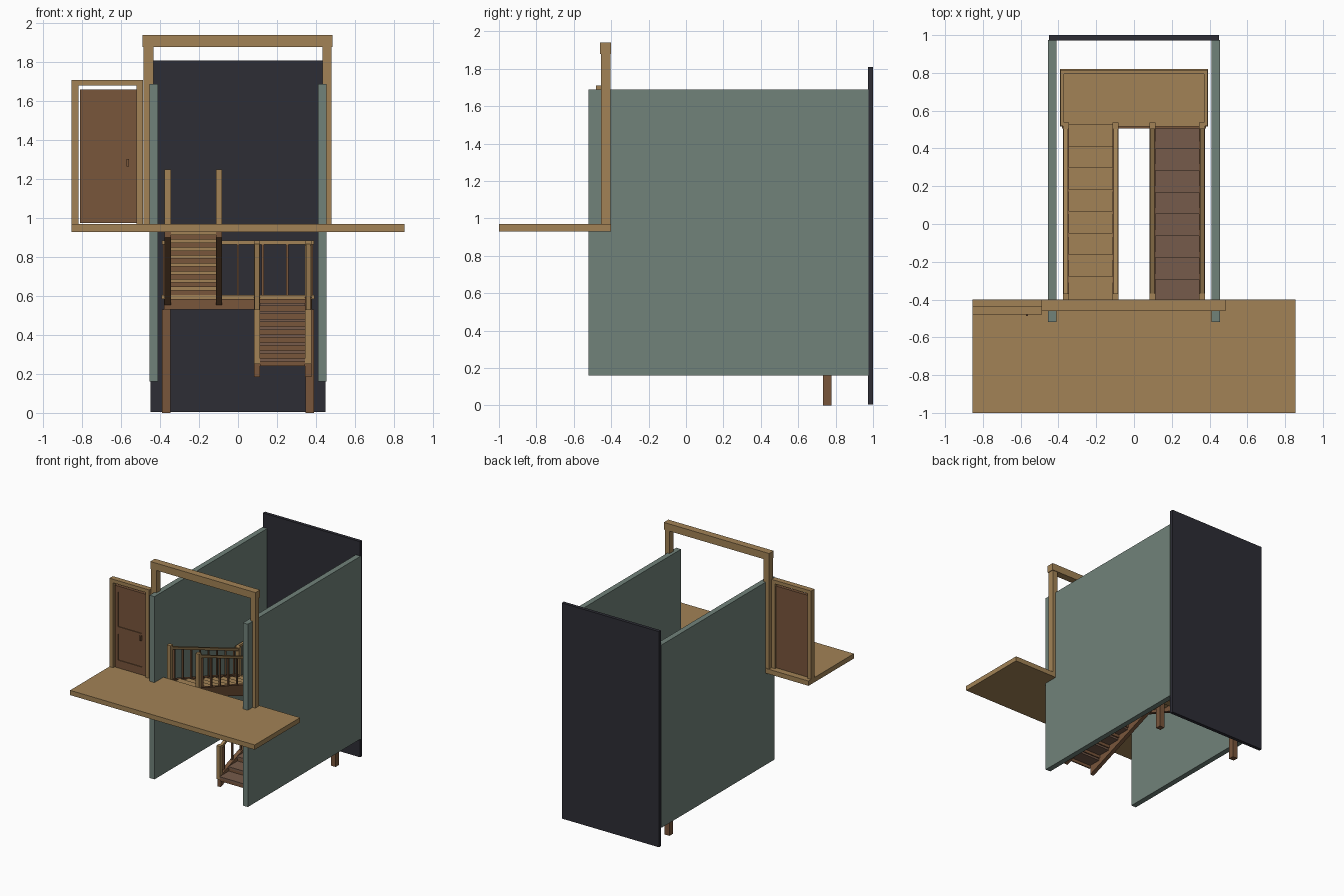
import bpy, bmesh
from mathutils import Vector

cube = bpy.data.objects.get("Cube")
if cube:
    bpy.data.objects.remove(cube, do_unlink=True)


def material(name, rgb):
    m = bpy.data.materials.new(name)
    m.use_nodes = True
    m.diffuse_color = (*rgb, 1)
    m.node_tree.nodes["Principled BSDF"].inputs["Base Color"].default_value = (*rgb, 1)
    return m


OAK = material("light oak", (0.36, 0.225, 0.092))
WALNUT = material("brown wood", (0.19, 0.092, 0.044))
TREAD = material("dull brown tread", (0.18, 0.105, 0.07))
SAGE = material("sage wall", (0.165, 0.225, 0.195))
NIGHT = material("dark wall", (0.026, 0.026, 0.036))


def finish(name, bm, mat):
    bmesh.ops.recalc_face_normals(bm, faces=bm.faces)
    mesh = bpy.data.meshes.new(name)
    bm.to_mesh(mesh)
    bm.free()
    mesh.materials.append(mat)
    ob = bpy.data.objects.new(name, mesh)
    bpy.context.collection.objects.link(ob)
    return ob


def boxes(name, mat, spans):
    """One object from boxes given as (x0, x1, y0, y1, z0, z1)."""
    bm = bmesh.new()
    for x0, x1, y0, y1, z0, z1 in spans:
        verts = bmesh.ops.create_cube(bm, size=1)["verts"]
        for v in verts:
            v.co = (x1 if v.co.x > 0 else x0,
                    y1 if v.co.y > 0 else y0,
                    z1 if v.co.z > 0 else z0)
    return finish(name, bm, mat)


def post(x, y, w, z0, z1):
    return (x - w / 2, x + w / 2, y - w / 2, y + w / 2, z0, z1)


def side_profile(name, mat, x, w, points):
    """Extrude a y-z outline across x."""
    bm = bmesh.new()
    face = bm.faces.new([bm.verts.new((x - w / 2, y, z)) for y, z in points])
    new = bmesh.ops.extrude_face_region(bm, geom=[face])["geom"]
    bmesh.ops.translate(bm, vec=Vector((w, 0, 0)),
                        verts=[g for g in new if isinstance(g, bmesh.types.BMVert)])
    return finish(name, bm, mat)


# Shell: side walls, back wall, upper floor
for side, s in (("right", -1), ("left", 1)):
    a, b = sorted((s * 0.41, s * 0.455))
    boxes(side + "_wall", SAGE, [(a, b, -0.52, 0.975, 0.16, 1.69)])
boxes("back_wall", NIGHT, [(-0.45, 0.45, 0.972, 1.0, 0.005, 1.81)])
boxes("upper_floor", OAK, [(-0.855, 0.855, -1.0, -0.40, 0.93, 0.97)])

# Large opening frame
boxes("opening_frame", OAK, [
    (-0.485, -0.435, -0.455, -0.405, 0.97, 1.88),
    (0.435, 0.48, -0.455, -0.405, 0.97, 1.88),
    (-0.49, 0.485, -0.46, -0.40, 1.88, 1.94)])

# Door and its frame
boxes("door_frame", OAK, [
    (-0.855, -0.82, -0.48, -0.435, 0.97, 1.68),
    (-0.52, -0.487, -0.48, -0.435, 0.97, 1.68),
    (-0.855, -0.487, -0.48, -0.435, 1.68, 1.71)])
door = boxes("door", WALNUT, [(-0.812, -0.522, -0.47, -0.445, 0.975, 1.66)])
cutter = boxes("door_panel_cutter", WALNUT, [
    (-0.78, -0.56, -0.50, -0.464, z0, z1) for z0, z1 in ((1.04, 1.26), (1.32, 1.61))])
cutter.hide_render = True
cutter.hide_viewport = True
cutter.display_type = 'WIRE'
cut = door.modifiers.new("panels", 'BOOLEAN')
cut.object = cutter
cut.operation = 'DIFFERENCE'
cut.solver = 'EXACT'
boxes("door_handle", WALNUT, [(-0.572, -0.56, -0.488, -0.468, 1.265, 1.305)])

# Landing with joists, fascia and legs
LAND = 0.605
boxes("landing_floor", OAK, [(-0.393, 0.393, 0.515, 0.82, 0.585, LAND)])
boxes("landing_joists", WALNUT, [(-0.38, 0.38, 0.505, 0.81, 0.53, 0.585)])
boxes("landing_legs", WALNUT, [post(x, 0.755, 0.045, 0, 0.53) for x in (-0.369, 0.369)])

# Flights of steps
RISE, GO, STEPS = 0.0406, 0.115, 8
OUTER, INNER = 0.3605, 0.0975


def flight(name, s, up, tread_mat):
    """Treads and risers; s is the side, up is 1 when climbing forward."""
    x0, x1 = sorted((s * (OUTER - 0.016), s * (INNER + 0.016)))
    treads, risers = [], []
    for k in range(1, STEPS + 1):
        back = 0.52 - GO * (k - 1)
        front = back - GO
        z = LAND + up * RISE * k
        nose = 0.008
        if up > 0:
            treads.append((x0, x1, front, back + nose, z - 0.016, z))
            risers.append((x0, x1, back - 0.01, back, z - RISE, z - 0.016))
        else:
            treads.append((x0, x1, front - nose, back, z - 0.016, z))
            risers.append((x0, x1, front, front + 0.01, z - RISE, z - 0.016))
    boxes(name + "_treads", tread_mat, treads)
    boxes(name + "_risers", WALNUT, risers)


flight("upper_flight", -1, 1, OAK)
flight("lower_flight", 1, -1, TREAD)

# Stringers, newels, sloping rails and balusters for each flight side
FLIGHTS = {
    "upper": dict(s=-1, newel=(0.95, 1.25), rail=(1.235, 0.875),
                  beam=[(-0.40, 0.90), (-0.40, 0.968), (0.515, 0.66), (0.515, 0.55)]),
    "lower": dict(s=1, newel=(0.25, 0.53), rail=(0.515, 0.875),
                  beam=[(-0.39, 0.185), (-0.39, 0.285), (0.515, 0.60), (0.515, 0.53)]),
}
FRONT_Y, BACK_Y, RAIL_H = -0.385, 0.52, 0.022
for name, f in FLIGHTS.items():
    r0, r1 = f["rail"]
    balusters, newels = [], []
    for side, d in (("outer", OUTER), ("inner", INNER)):
        x = f["s"] * d
        label = name + "_" + side
        side_profile(label + "_stringer", WALNUT, x, 0.033, f["beam"])
        side_profile(label + "_handrail", OAK, x, 0.024, [
            (FRONT_Y, r0 - RAIL_H), (FRONT_Y, r0), (BACK_Y, r1), (BACK_Y, r1 - RAIL_H)])
        newels += [post(x, FRONT_Y, 0.033, *f["newel"]),
                   post(x, BACK_Y, 0.033, 0.555, 0.885)]
        top0, top1 = f["beam"][1][1], f["beam"][2][1]
        for k in range(STEPS):
            t = (k + 0.5) / STEPS
            y = FRONT_Y + t * (BACK_Y - FRONT_Y)
            balusters.append(post(x, y, 0.012, top0 + t * (top1 - top0) - 0.01,
                                  r0 + t * (r1 - r0) - 0.012))
    boxes(name + "_newels", OAK, newels)
    boxes(name + "_balusters", WALNUT, balusters)

# Landing guard rail on three sides
boxes("landing_rail", OAK, [
    (-0.39, 0.39, 0.795, 0.815, 0.865, 0.885),
    (-0.39, -0.37, 0.52, 0.795, 0.865, 0.885),
    (0.37, 0.39, 0.52, 0.795, 0.865, 0.885)])
guard = [post(-0.38 + i * 0.1267, 0.805, 0.012, LAND, 0.866) for i in range(7)]
guard += [post(s * 0.38, y, 0.012, LAND, 0.866) for s in (-1, 1) for y in (0.615, 0.71)]
boxes("landing_balusters", WALNUT, guard)
